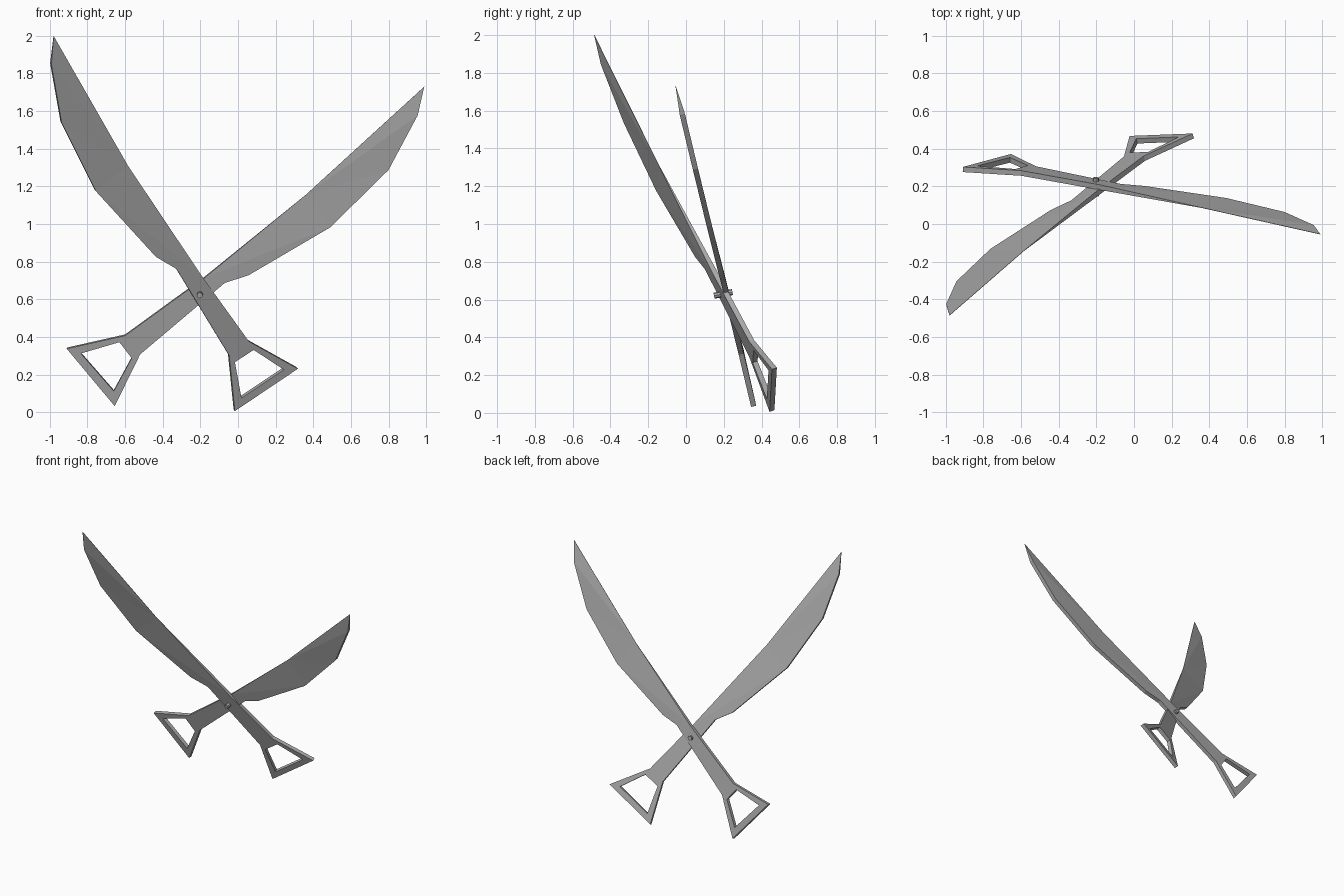
import bpy
import bmesh
from mathutils import Vector
from mathutils.geometry import tessellate_polygon

default_cube = bpy.data.objects.get("Cube")
if default_cube:
    bpy.data.objects.remove(default_cube, do_unlink=True)

steel = bpy.data.materials.new("steel grey")
steel.use_nodes = True
steel_colour = (0.4, 0.4, 0.4, 1)
steel.diffuse_color = steel_colour
steel.node_tree.nodes["Principled BSDF"].inputs["Base Color"].default_value = steel_colour

THICKNESS = 0.028
EDGE = 0.002


def finish(bm, name):
    """Turn a bmesh into a named steel object."""
    bmesh.ops.recalc_face_normals(bm, faces=bm.faces[:])
    mesh = bpy.data.meshes.new(name)
    bm.to_mesh(mesh)
    bm.free()
    mesh.materials.append(steel)
    obj = bpy.data.objects.new(name, mesh)
    bpy.context.collection.objects.link(obj)
    return obj


def scissor_half(name, outline, hole, plane, sharp):
    """Slab in the plane y = a + b*x + c*z; the sharp points thin to a cutting edge."""
    a, b, c = plane
    normal = Vector((-b, 1, -c)).normalized()
    flat = [Vector((x, z, 0)) for x, z in outline + hole]
    count = len(outline)
    bm = bmesh.new()
    front, back = [], []
    for i, p in enumerate(flat):
        centre = Vector((p.x, a + b * p.x + c * p.y, p.y))
        half = (EDGE if i in sharp else THICKNESS) / 2
        front.append(bm.verts.new(centre - normal * half))
        back.append(bm.verts.new(centre + normal * half))

    # Broad front and back faces around the finger hole
    for tri in tessellate_polygon([flat[:count], flat[count:]]):
        for side in (front, back):
            bm.faces.new([side[i] for i in tri])

    # Walls around the outline and inside the finger hole
    for start, end in ((0, count), (count, len(flat))):
        ring = list(range(start, end))
        for i, j in zip(ring, ring[1:] + ring[:1]):
            bm.faces.new((front[i], front[j], back[j], back[i]))
    return finish(bm, name)


# Front half: outline runs from the tip down the spine, round the handle, up the cutting edge
front_outline = [
    (-0.98, 2.0), (-0.995, 1.85), (-0.94, 1.54), (-0.76, 1.18), (-0.44, 0.83),
    (-0.33, 0.765), (-0.05, 0.305), (-0.02, 0.01), (0.315, 0.235), (0.055, 0.38),
    (-0.19, 0.72), (-0.585, 1.31)]
front_hole = [(-0.02, 0.27), (0.08, 0.335), (0.24, 0.23), (0.015, 0.08)]
scissor_half("front_blade_and_handle", front_outline, front_hole,
             (0.464, 0.269, -0.343), {0, len(front_outline) - 1})

# Rear half, crossing behind the front one
rear_outline = [
    (0.99, 1.73), (0.955, 1.58), (0.8, 1.29), (0.49, 0.985), (0.055, 0.73),
    (-0.07, 0.69), (-0.52, 0.31), (-0.655, 0.035), (-0.91, 0.34), (-0.6, 0.41),
    (-0.18, 0.715), (0.36, 1.155)]
rear_hole = [(-0.835, 0.315), (-0.66, 0.115), (-0.565, 0.29), (-0.63, 0.375)]
scissor_half("rear_blade_and_handle", rear_outline, rear_hole,
             (0.36, -0.01, -0.234), {0, len(rear_outline) - 1})

# Pivot bolt through both halves
bm = bmesh.new()
bmesh.ops.create_cone(bm, cap_ends=True, segments=8, radius1=0.016, radius2=0.016, depth=0.1)
bolt = finish(bm, "pivot_bolt")
bolt.location = (-0.203, 0.197, 0.63)
bolt.rotation_euler = Vector((0, 1, 0.2)).to_track_quat("Z", "Y").to_euler()
